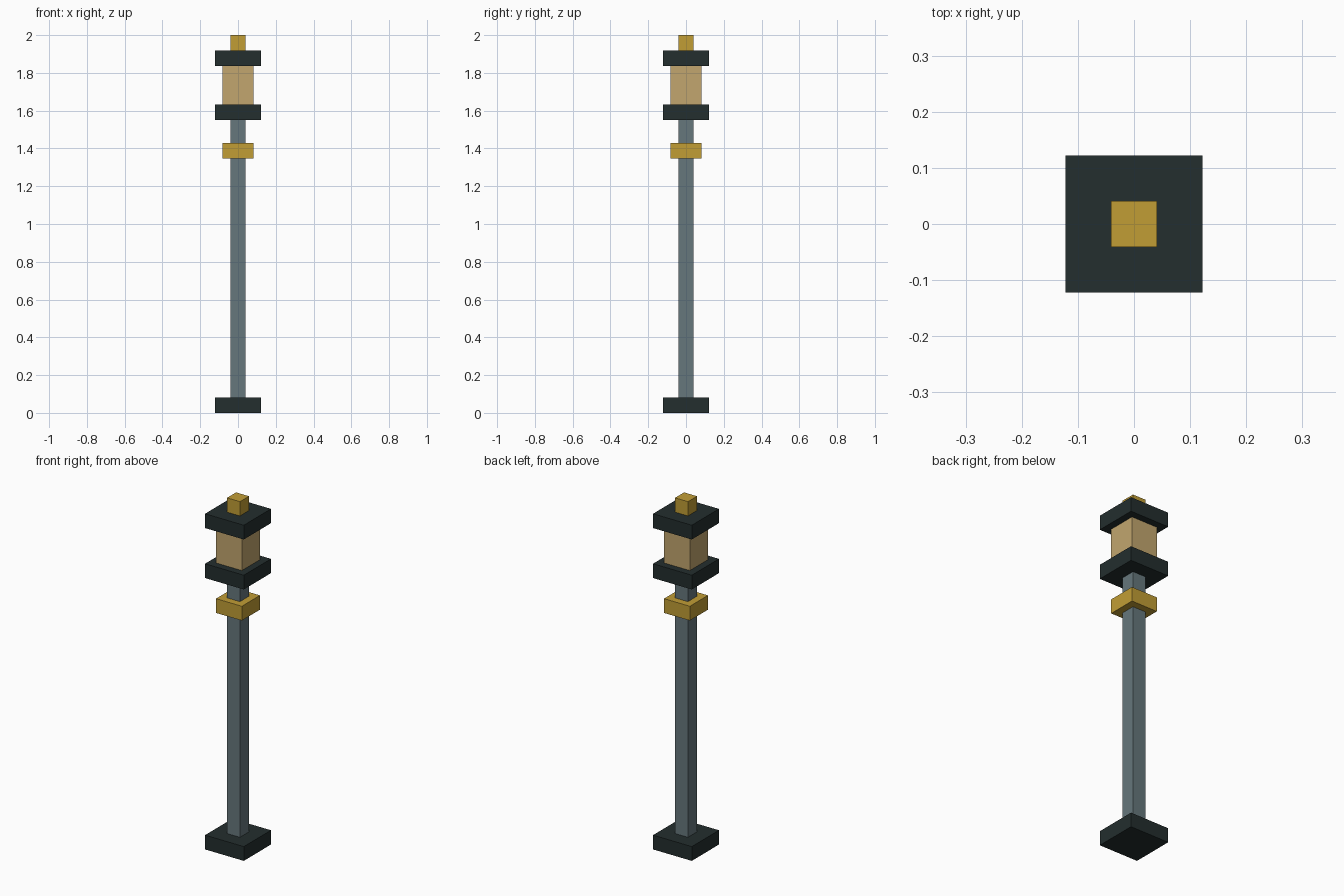
import bpy

if "Cube" in bpy.data.objects:
    bpy.data.objects.remove(bpy.data.objects["Cube"], do_unlink=True)

U = 2 / 24.5  # modular block size


def linear(c):
    c /= 255
    return c / 12.92 if c <= 0.04045 else ((c + 0.055) / 1.055) ** 2.4


def material(name, rgb):
    m = bpy.data.materials.new(name)
    m.use_nodes = True
    col = (*[linear(c) for c in rgb], 1)
    m.diffuse_color = col
    bsdf = m.node_tree.nodes["Principled BSDF"]
    bsdf.inputs["Base Color"].default_value = col
    bsdf.inputs["Roughness"].default_value = 0.8
    return m


def block(name, width, z0, z1, mat):
    """Square block, sizes in modular units."""
    bpy.ops.mesh.primitive_cube_add(size=1, location=(0, 0, (z0 + z1) / 2 * U))
    ob = bpy.context.object
    ob.name = name
    ob.scale = (width * U, width * U, (z1 - z0) * U)
    bpy.ops.object.transform_apply(location=False, rotation=False, scale=True)
    ob.data.materials.append(mat)


iron = material("dark iron", (35, 46, 46))
steel = material("grey steel", (102, 119, 124))
gold = material("gold", (193, 157, 53))
glass = material("warm glass", (194, 166, 110))

# Post, from the ground up
block("base", 3, 0, 1, iron)
block("pole", 1, 1, 19, steel)
block("collar", 2, 16.5, 17.5, gold)

# Lantern
block("lantern_floor", 3, 19, 20, iron)
block("lantern_glass", 2, 20, 22.5, glass)
block("lantern_roof", 3, 22.5, 23.5, iron)
block("finial", 1, 23.5, 24.5, gold)
